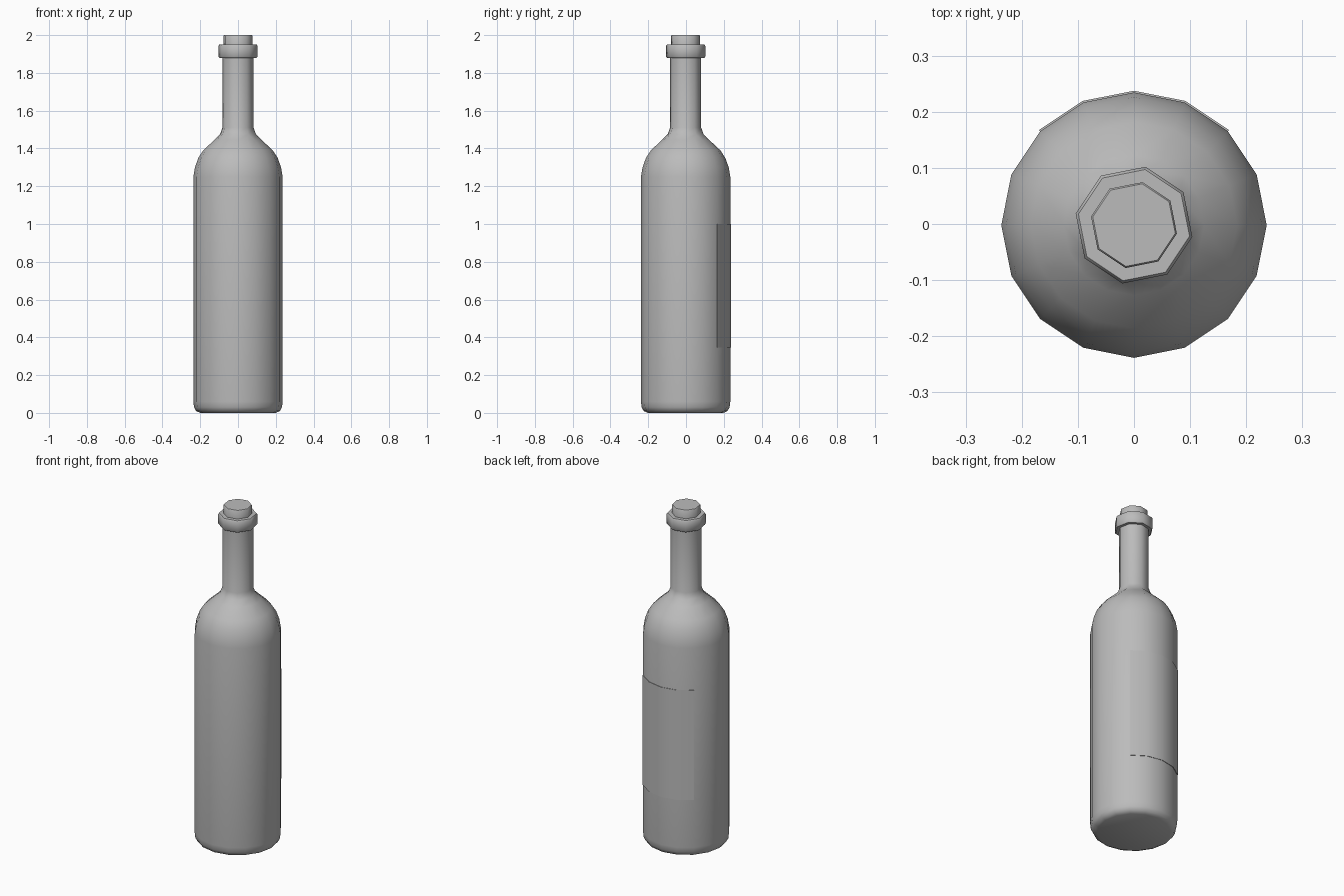
import bpy, bmesh, math

if "Cube" in bpy.data.objects:
    bpy.data.objects.remove(bpy.data.objects["Cube"], do_unlink=True)

CENTRE_Y = -0.002
STEP = math.tau / 16

grey = bpy.data.materials.new("plain grey")
grey.use_nodes = True
grey.diffuse_color = (0.5, 0.5, 0.5, 1)
grey.node_tree.nodes["Principled BSDF"].inputs["Base Color"].default_value = (0.5, 0.5, 0.5, 1)


def point(angle, radius, z):
    return (radius * math.cos(angle), radius * math.sin(angle) + CENTRE_Y, z)


def finish(name, bm, angle):
    bmesh.ops.remove_doubles(bm, verts=bm.verts, dist=0.0005)
    bmesh.ops.recalc_face_normals(bm, faces=bm.faces)
    mesh = bpy.data.meshes.new(name)
    bm.to_mesh(mesh)
    bm.free()
    mesh.materials.append(grey)
    obj = bpy.data.objects.new(name, mesh)
    bpy.context.collection.objects.link(obj)
    bpy.ops.object.select_all(action="DESELECT")
    obj.select_set(True)
    bpy.context.view_layer.objects.active = obj
    bpy.ops.object.shade_smooth_by_angle(angle=math.radians(angle))
    return obj


def lathe(name, profile, octagon_from, angle=50):
    """Turn (radius, z) pairs; rings from octagon_from up have eight sides."""
    bm = bmesh.new()
    rings = []
    for radius, z in profile:
        angles = [i * STEP for i in range(16)]
        if z >= octagon_from:
            angles = [((i + 1) // 2 * 2 - 0.5) * STEP for i in range(16)]
        rings.append([bm.verts.new(point(a, radius, z)) for a in angles])
    for low, high in zip(rings, rings[1:]):
        for i in range(16):
            j = (i + 1) % 16
            bm.faces.new((low[i], low[j], high[j], high[i]))
    bm.faces.new(rings[0][::-1])
    bm.faces.new(rings[-1])
    return finish(name, bm, angle)


# Glass body: sixteen sides, narrowing to an eight-sided neck
lathe("bottle_body", [
    (0.200, 0.0), (0.222, 0.01), (0.233, 0.03), (0.2365, 0.06),
    (0.2365, 1.25), (0.228, 1.30), (0.210, 1.35), (0.184, 1.39),
    (0.125, 1.445), (0.097, 1.475), (0.084, 1.51), (0.084, 1.89),
], 1.47)

# Lip ring with softened rims
lathe("lip_ring", [
    (0.080, 1.88), (0.101, 1.88), (0.106, 1.886),
    (0.106, 1.943), (0.101, 1.95), (0.070, 1.95),
], 0)

# Cork stopper
lathe("cork", [
    (0.078, 1.94), (0.078, 1.996), (0.075, 2.0),
], 0)

# Curved label plate wrapped around the back quarter
bm = bmesh.new()
sections = []
for i in range(2, 7):
    corners = [(0.234, 0.345), (0.2395, 0.345), (0.2395, 1.0), (0.234, 1.0)]
    sections.append([bm.verts.new(point(i * STEP, r, z)) for r, z in corners])
for a, b in zip(sections, sections[1:]):
    for k in range(4):
        m = (k + 1) % 4
        bm.faces.new((a[k], a[m], b[m], b[k]))
bm.faces.new(sections[0])
bm.faces.new(sections[-1][::-1])
finish("label", bm, 40)
